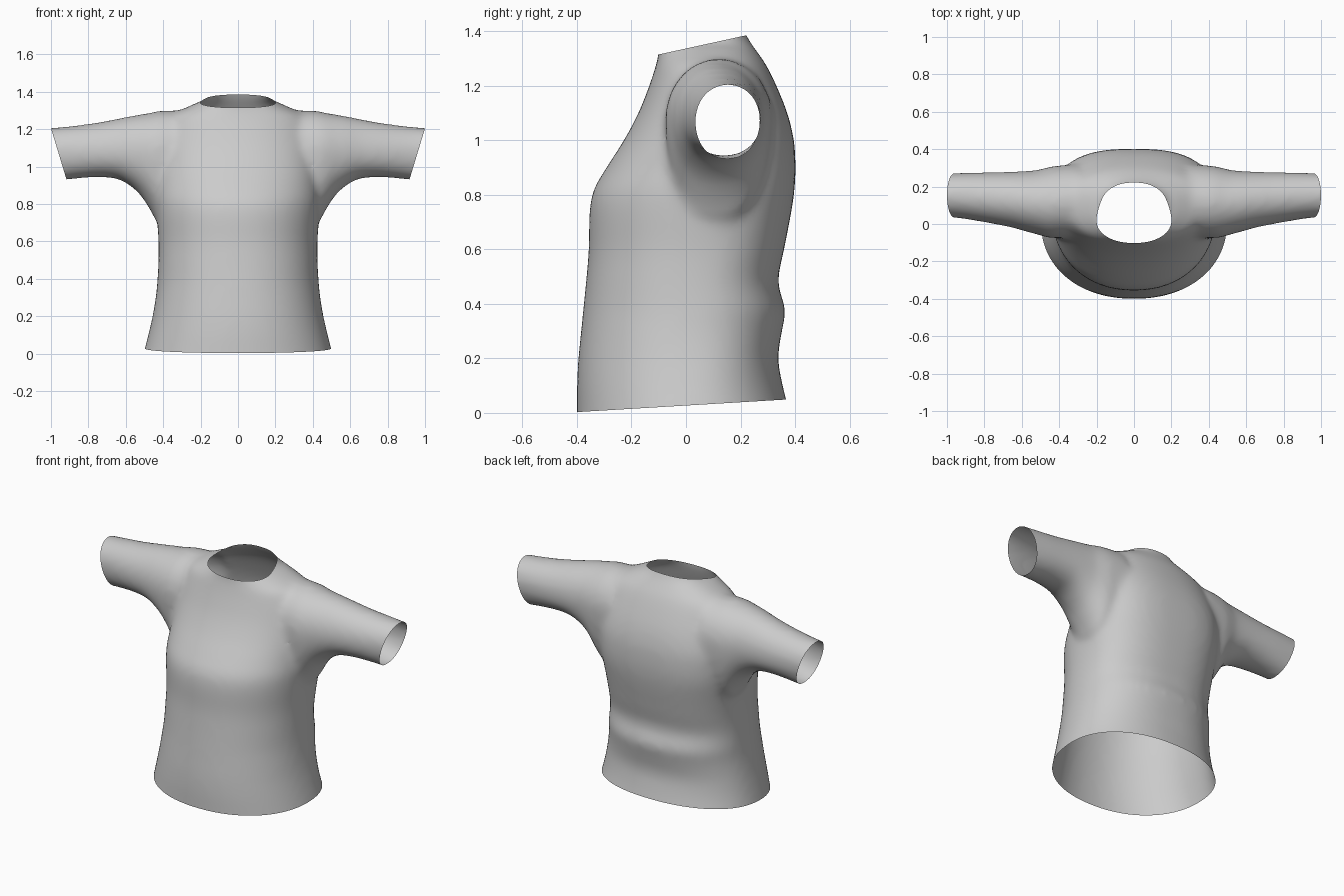
import bpy
import bmesh
import math
from mathutils import Vector

cube = bpy.data.objects.get("Cube")
if cube:
    bpy.data.objects.remove(cube)

fabric = bpy.data.materials.new("grey fabric")
fabric.use_nodes = True
GREY = (0.6, 0.6, 0.6, 1.0)
fabric.diffuse_color = GREY
fabric.node_tree.nodes["Principled BSDF"].inputs["Base Color"].default_value = GREY

SIDES = 64


def signed_pow(v, p):
    return math.copysign(abs(v) ** p, v)


def section(half_u, lo, hi, mid, power):
    """Rounded cross-section whose lower and upper halves differ in depth."""
    pts = []
    for i in range(SIDES):
        a = math.tau * i / SIDES
        s = math.sin(a)
        n = power if s > 0 else 2.15
        depth = hi - mid if s > 0 else mid - lo
        pts.append((half_u * signed_pow(math.cos(a), 2 / n),
                    mid + depth * signed_pow(s, 2 / n)))
    return pts


def smooth_rows(rows, steps=4):
    """Catmull-Rom interpolation between rows of numbers."""
    out = []
    for i in range(len(rows) - 1):
        p0, p1 = rows[max(i - 1, 0)], rows[i]
        p2, p3 = rows[i + 1], rows[min(i + 2, len(rows) - 1)]
        for k in range(steps):
            t = k / steps
            out.append([b + 0.5 * t * (c - a + t * (2 * a - 5 * b + 4 * c - d
                        + t * (3 * (b - c) + d - a)))
                        for a, b, c, d in zip(p0, p1, p2, p3)])
    return out + [rows[-1]]


def loft(bm, rings):
    """Closed tube through a list of point rings."""
    loops = [[bm.verts.new(p) for p in ring] for ring in rings]
    for a, b in zip(loops, loops[1:]):
        for i in range(SIDES):
            j = (i + 1) % SIDES
            bm.faces.new((a[i], a[j], b[j], b[i]))
    bm.faces.new(loops[0][::-1])
    bm.faces.new(loops[-1])


# Torso: height, half width, front y, back y, widest y, back squareness
torso = [
    (-0.10, .53, -.40, .40, .02, 2.2),
    (0.02, .50, -.40, .375, .02, 2.2),
    (0.10, .48, -.40, .355, .02, 2.2),
    (0.20, .457, -.395, .338, .02, 2.3),
    (0.30, .44, -.385, .352, .02, 2.3),
    (0.38, .432, -.377, .364, .03, 2.3),
    (0.48, .426, -.367, .338, .03, 2.4),
    (0.60, .425, -.357, .36, .04, 2.5),
    (0.74, .435, -.354, .387, .05, 2.6),
    (0.82, .44, -.338, .398, .06, 2.7),
    (0.90, .44, -.292, .402, .08, 2.7),
    (1.00, .44, -.228, .396, .10, 2.6),
    (1.10, .43, -.175, .372, .11, 2.4),
    (1.20, .41, -.135, .332, .12, 2.2),
    (1.27, .37, -.112, .298, .12, 2.1),
    (1.31, .29, -.102, .272, .12, 2.1),
    (1.34, .225, -.10, .25, .11, 2.2),
    (1.37, .165, -.10, .23, .10, 2.3),
    (1.45, .15, -.10, .19, .09, 2.3),
]

# Sleeve: x, front y, back y, bottom z, top z
sleeve = [
    (.30, -.07, .32, .74, 1.30),
    (.42, -.075, .31, .70, 1.298),
    (.47, -.07, .30, .77, 1.287),
    (.52, -.055, .288, .845, 1.279),
    (.58, -.04, .283, .90, 1.269),
    (.65, -.02, .28, .935, 1.255),
    (.75, 0, .277, .943, 1.236),
    (.85, .018, .275, .937, 1.222),
    (.95, .033, .272, .926, 1.211),
    (1.08, .043, .268, .912, 1.20),
]

bm = bmesh.new()
loft(bm, [[(x, y, z) for x, y in section(w, f, b, m, n)]
          for z, w, f, b, m, n in smooth_rows(torso)])
for side in (1, -1):
    loft(bm, [[(side * x, (f + b) / 2 + u, v)
               for u, v in section((b - f) / 2, lo, hi, 1.08, 2)]
              for x, f, b, lo, hi in smooth_rows(sleeve)])
bmesh.ops.recalc_face_normals(bm, faces=bm.faces)
mesh = bpy.data.meshes.new("shirt")
bm.to_mesh(mesh)
bm.free()
shirt = bpy.data.objects.new("shirt", mesh)
bpy.context.collection.objects.link(shirt)

# Fuse torso and sleeves into one skin and soften the seams
fuse = shirt.modifiers.new("fuse", "REMESH")
fuse.mode = "VOXEL"
fuse.voxel_size = 0.018
soften = shirt.modifiers.new("soften", "SMOOTH")
soften.factor = 0.5
soften.iterations = 14
depsgraph = bpy.context.evaluated_depsgraph_get()
skin = bpy.data.meshes.new_from_object(shirt.evaluated_get(depsgraph))
shirt.modifiers.clear()
shirt.data = skin

# Trim the closed ends to open the hem, neckline and cuffs
trims = [
    ((0, -.40, .003), (0, .06, -1)),
    ((0, -.10, 1.315), (0, -.07, .32)),
    ((1.0, 0, 1.205), (.28, 0, -.085)),
    ((-1.0, 0, 1.205), (-.28, 0, -.085)),
]
bm = bmesh.new()
bm.from_mesh(skin)
for point, normal in trims:
    bmesh.ops.bisect_plane(bm, geom=bm.verts[:] + bm.edges[:] + bm.faces[:],
                           plane_co=Vector(point),
                           plane_no=Vector(normal).normalized(),
                           clear_outer=True)
bm.to_mesh(skin)
bm.free()

skin.materials.clear()
skin.materials.append(fabric)
skin.polygons.foreach_set("use_smooth", [True] * len(skin.polygons))
